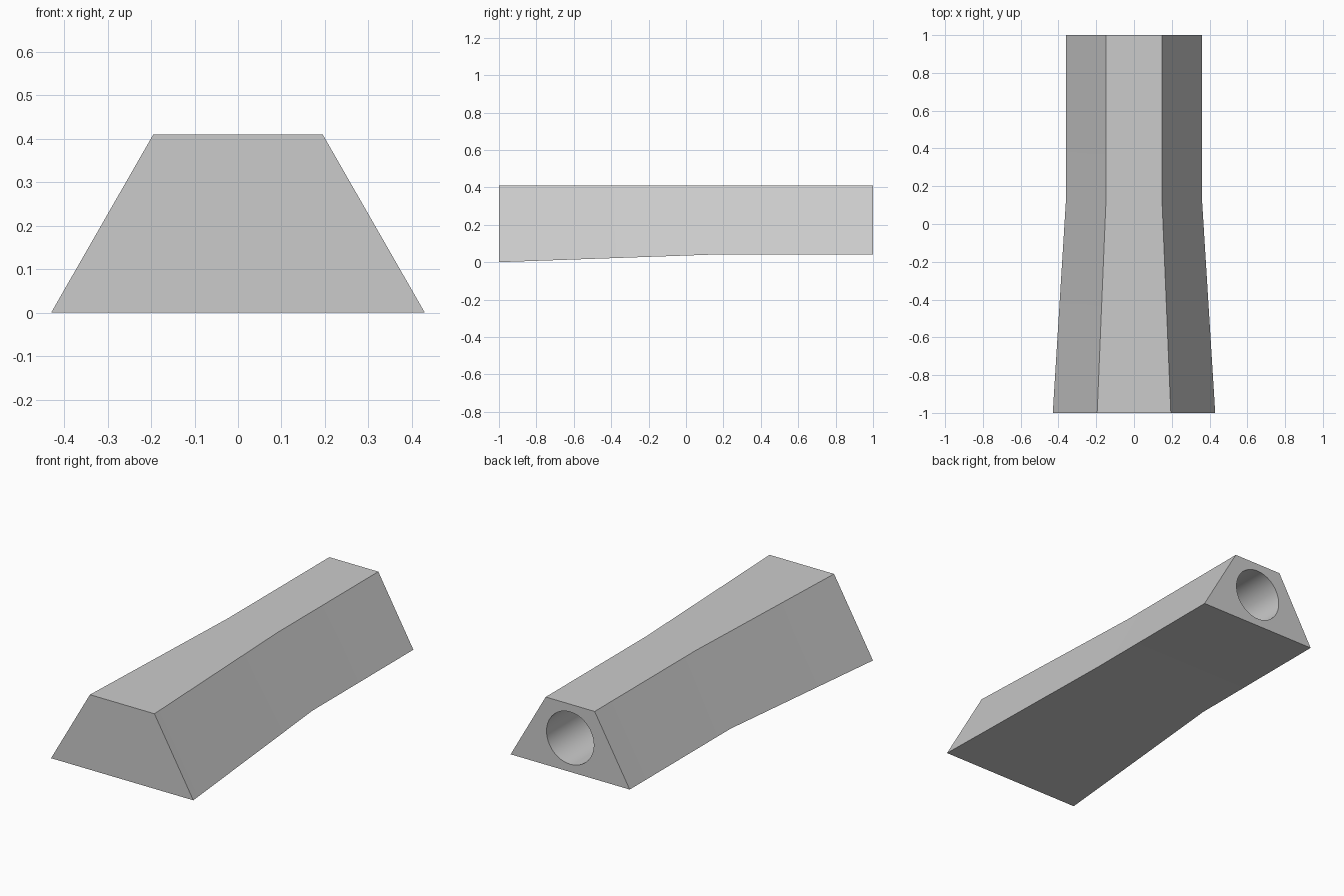
import bpy
import bmesh
from math import radians

cube = bpy.data.objects.get("Cube")
if cube:
    bpy.data.objects.remove(cube)

TOP = 0.41
BEND_Y = 0.13
BORE_RADIUS, BORE_Z, BORE_END = 0.143, 0.225, 0.13

# Single flat grey
grey = bpy.data.materials.new("plain_grey")
grey.use_nodes = True
colour = (0.6, 0.6, 0.6, 1)
grey.diffuse_color = colour
grey.node_tree.nodes["Principled BSDF"].inputs["Base Color"].default_value = colour


def section(bm, y, base_half, top_half, base_z):
    """Trapezoid cross-section at a given depth."""
    points = [(-base_half, base_z), (base_half, base_z), (top_half, TOP), (-top_half, TOP)]
    return [bm.verts.new((x, y, z)) for x, z in points]


# Body: flared front half, straight rear half
bm = bmesh.new()
rings = [
    section(bm, -1, 0.43, 0.195, 0),
    section(bm, BEND_Y, 0.36, 0.148, 0.04),
    section(bm, 1, 0.36, 0.148, 0.04),
]
for a, b in zip(rings, rings[1:]):
    for i in range(4):
        j = (i + 1) % 4
        bm.faces.new((a[i], a[j], b[j], b[i]))
bm.faces.new(rings[0])
bm.faces.new(rings[-1])
bmesh.ops.recalc_face_normals(bm, faces=bm.faces)
mesh = bpy.data.meshes.new("tapered_body")
bm.to_mesh(mesh)
bm.free()
mesh.materials.append(grey)
body = bpy.data.objects.new("tapered_body", mesh)
bpy.context.collection.objects.link(body)

# Round blind bore in the rear end
cut_end = 1.1
bpy.ops.mesh.primitive_cylinder_add(
    vertices=64, radius=BORE_RADIUS, depth=cut_end - BORE_END,
    location=(0, (cut_end + BORE_END) / 2, BORE_Z), rotation=(radians(90), 0, 0))
cutter = bpy.context.object
cutter.name = "bore_cutter"
cutter.hide_render = True
cutter.data.materials.append(grey)

bore = body.modifiers.new("bore", "BOOLEAN")
bore.operation = "DIFFERENCE"
bore.solver = "EXACT"
bore.object = cutter
bpy.ops.object.select_all(action="DESELECT")
body.select_set(True)
bpy.context.view_layer.objects.active = body
bpy.ops.object.modifier_apply(modifier="bore")
bpy.data.objects.remove(cutter)

# Smooth bore and gentle bend, sharp corners
bpy.ops.object.shade_smooth_by_angle(angle=radians(30))
